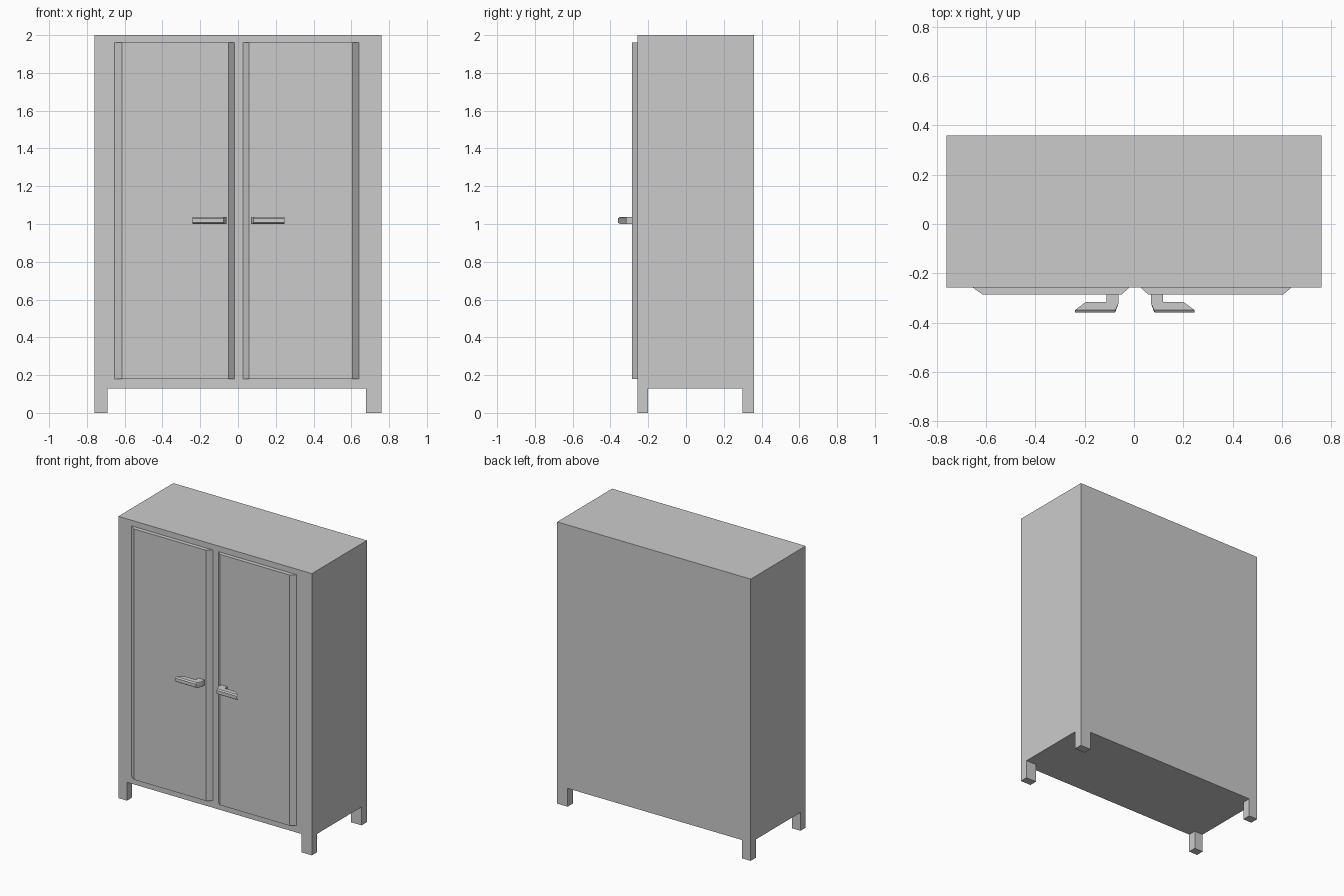
import bpy, bmesh

if "Cube" in bpy.data.objects:
    bpy.data.objects.remove(bpy.data.objects["Cube"])

FRONT = -0.257


def finish(bm, name):
    bmesh.ops.recalc_face_normals(bm, faces=bm.faces[:])
    mesh = bpy.data.meshes.new(name)
    bm.to_mesh(mesh)
    bm.free()
    obj = bpy.data.objects.new(name, mesh)
    bpy.context.collection.objects.link(obj)
    return obj


def loft(name, layers):
    """Stack matching plan outlines, given as (z, [(x, y), ...])."""
    bm = bmesh.new()
    rings = [[bm.verts.new((x, y, z)) for x, y in pts] for z, pts in layers]
    n = len(rings[0])
    for lo, hi in zip(rings, rings[1:]):
        for i in range(n):
            j = (i + 1) % n
            bm.faces.new((lo[i], lo[j], hi[j], hi[i]))
    bm.faces.new(rings[0][::-1])
    bm.faces.new(rings[-1])
    return finish(bm, name)


# Cabinet body with four corner legs, one seamless shell
xs = (-0.76, -0.692, 0.678, 0.76)
ys = (FRONT, -0.20, 0.30, 0.36)
bm = bmesh.new()
grid = [[bm.verts.new((x, y, 0.13)) for y in ys] for x in xs]
corners, cells = [], []
for i in range(3):
    for j in range(3):
        f = bm.faces.new((grid[i][j], grid[i][j + 1], grid[i + 1][j + 1], grid[i + 1][j]))
        cells.append(f)
        if i != 1 and j != 1:
            corners.append(f)
# Carcass upwards, keeping the underside
top = bmesh.ops.extrude_face_region(bm, geom=cells, use_keep_orig=True)["geom"]
bmesh.ops.translate(bm, verts=[v for v in top if isinstance(v, bmesh.types.BMVert)],
                    vec=(0, 0, 1.87))
# Legs downwards
for f in corners:
    leg = bmesh.ops.extrude_discrete_faces(bm, faces=[f])["faces"]
    bmesh.ops.translate(bm, verts=leg[0].verts[:], vec=(0, 0, -0.13))
bmesh.ops.recalc_face_normals(bm, faces=bm.faces[:])
bmesh.ops.dissolve_limit(bm, angle_limit=0.01, verts=bm.verts[:], edges=bm.edges[:])
finish(bm, "cabinet_body")

# Doors with slanted vertical edges: (outer base, outer face, inner face, inner base)
doors = {"left_door": (-0.655, -0.615, -0.05, -0.018),
         "right_door": (0.64, 0.605, 0.057, 0.027)}
for name, (a, b, c, d) in doors.items():
    plan = [(a, FRONT), (b, -0.286), (c, -0.286), (d, FRONT)]
    loft(name, [(0.18, plan), (1.96, plan)])


# Lever handles: L-shaped plan with chamfered front edges
def handle(name, side, shift):
    def plan(front):
        pts = [(0.065, -0.28), (0.065, -0.32), (0.08, front), (0.243, front),
               (0.198, -0.316), (0.114, -0.316), (0.114, -0.28)]
        return [(side * x + shift, y) for x, y in pts]
    loft(name, [(1.0, plan(-0.35)), (1.007, plan(-0.36)),
                (1.03, plan(-0.36)), (1.037, plan(-0.35))])


handle("left_handle", -1, 0.003)
handle("right_handle", 1, 0.003)
